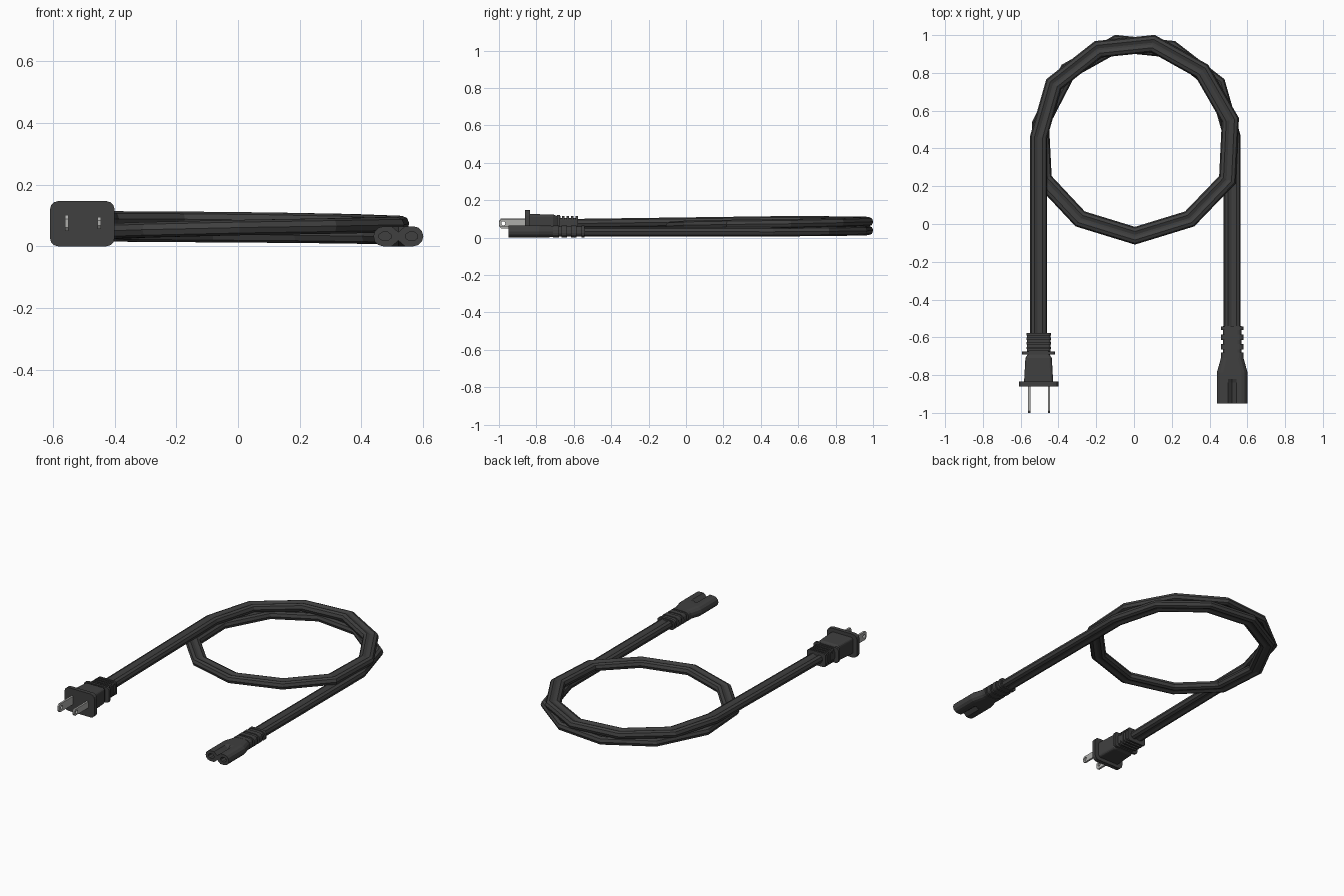
import bpy, bmesh, math
from mathutils import Vector

if "Cube" in bpy.data.objects:
    bpy.data.objects.remove(bpy.data.objects["Cube"])


def material(name, r, g, b):
    m = bpy.data.materials.new(name)
    m.diffuse_color = (r, g, b, 1)
    m.use_nodes = True
    m.node_tree.nodes["Principled BSDF"].inputs["Base Color"].default_value = m.diffuse_color
    return m


BLACK = material("black rubber", 0.05, 0.05, 0.05)
METAL = material("prong metal", 0.42, 0.42, 0.41)


def loft(name, sections, mat):
    """Skin a list of equal-length closed rings and cap both ends."""
    bm = bmesh.new()
    rings = [[bm.verts.new(p) for p in s] for s in sections]
    n = len(rings[0])
    for a, b in zip(rings, rings[1:]):
        for i in range(n):
            j = (i + 1) % n
            bm.faces.new((a[i], a[j], b[j], b[i]))
    bm.faces.new(rings[0])
    bm.faces.new(rings[-1])
    bmesh.ops.recalc_face_normals(bm, faces=bm.faces)
    me = bpy.data.meshes.new(name)
    bm.to_mesh(me)
    bm.free()
    me.materials.append(mat)
    ob = bpy.data.objects.new(name, me)
    bpy.context.collection.objects.link(ob)
    return ob


def rounded(cx, cz, y, hw, hh, r, steps=3):
    """Rounded rectangle in the xz plane at depth y."""
    pts = []
    for k, (sx, sz) in enumerate(((1, 1), (-1, 1), (-1, -1), (1, -1))):
        for i in range(steps + 1):
            a = math.pi / 2 * (k + i / steps)
            pts.append(Vector((cx + sx * (hw - r) + r * math.cos(a), y,
                               cz + sz * (hh - r) + r * math.sin(a))))
    return pts


def block(name, cx, cz, y0, y1, hw, hh, r, mat=BLACK):
    return loft(name, [rounded(cx, cz, y, hw, hh, r) for y in (y0, y1)], mat)


def cut(ob, cutter):
    mod = ob.modifiers.new("cut", 'BOOLEAN')
    mod.operation, mod.object, mod.solver = 'DIFFERENCE', cutter, 'EXACT'
    dg = bpy.context.evaluated_depsgraph_get()
    me = bpy.data.meshes.new_from_object(ob.evaluated_get(dg))
    ob.modifiers.clear()
    ob.data = me
    bpy.data.objects.remove(cutter)


# Cable: twin-lobed section swept with mitred corners along a double loop
half = [(0.0215 + 0.0235 * math.cos(math.radians(a)),
         0.025 * math.sin(math.radians(a))) for a in range(-135, 136, 45)]
profile = half + [(-x, z) for x, z in reversed(half)]
path = [Vector(p) for p in (
    (-0.505, -0.66, 0.074), (-0.505, 0.46, 0.089), (-0.425, 0.74, 0.089),
    (-0.19, 0.925, 0.088), (0.10, 0.955, 0.085), (0.36, 0.81, 0.080),
    (0.51, 0.55, 0.074), (0.495, 0.235, 0.070), (0.295, 0.027, 0.066),
    (0.005, -0.062, 0.061), (-0.285, 0.027, 0.054), (-0.48, 0.235, 0.047),
    (-0.495, 0.53, 0.042), (-0.35, 0.81, 0.040), (-0.09, 0.955, 0.038),
    (0.20, 0.925, 0.036), (0.44, 0.74, 0.033), (0.52, 0.46, 0.031),
    (0.52, -0.66, 0.032))]
rings = []
for i, p in enumerate(path):
    d_in = (p - path[i - 1]) if i else path[1] - p
    d_out = (path[i + 1] - p) if i < len(path) - 1 else d_in
    d_in, d_out = (Vector((d.x, d.y, 0)).normalized() for d in (d_in, d_out))
    t = (d_in + d_out).normalized()
    side = Vector((t.y, -t.x, 0)) / t.dot(d_in)
    rings.append([p + side * x + Vector((0, 0, z)) for x, z in profile])
loft("cable", rings, BLACK)

# Wall plug: face flange, tapered body, collar and ribbed strain relief
PX, PZ = -0.505, 0.0735
block("plug_flange", PX, PZ, -0.86, -0.835, 0.105, 0.0735, 0.028)
loft("plug_body", [rounded(PX, PZ, y, w, h, 0.014) for y, w, h in (
    (-0.836, 0.077, 0.052), (-0.71, 0.070, 0.050), (-0.69, 0.058, 0.042),
    (-0.67, 0.058, 0.042))], BLACK)
block("plug_collar", PX, PZ, -0.69, -0.675, 0.087, 0.048, 0.018)
block("plug_relief", PX, PZ, -0.676, -0.58, 0.062, 0.030, 0.012)
for i in range(4):
    y = -0.656 + i * 0.024
    block(f"plug_relief_rib_{i + 1}", PX, PZ, y - 0.006, y + 0.006, 0.065, 0.043, 0.014)

# Prongs: rounded tips with a drilled hole, one blade wider than the other
for name, x, h in (("wide_prong", -0.555, 0.026), ("narrow_prong", -0.450, 0.020)):
    c = 0.012
    outline = [(-0.85, -h), (-0.99, -h), (-1.0, -h + c), (-1.0, h - c), (-0.99, h), (-0.85, h)]
    prong = loft(name, [[Vector((x + dx, y, 0.0755 + z)) for y, z in outline]
                        for dx in (-0.006, 0.006)], METAL)
    hole = loft("hole_cutter", [[Vector((x + dx, -0.977 + 0.011 * math.cos(a * math.pi / 6),
                                         0.0755 + 0.011 * math.sin(a * math.pi / 6)))
                                 for a in range(12)] for dx in (-0.03, 0.03)], METAL)
    cut(prong, hole)

# Appliance connector: two lobes with a valley that opens toward the front
CX, CZ = 0.52, 0.0325


def lobed(y, hw, hh, waist):
    r = hh
    right = [(hw - r + r * math.cos(math.radians(a)), hh * math.sin(math.radians(a)))
             for a in range(-90, 91, 30)]
    right = [(0.022, -hh)] + right + [(0.022, hh)]
    pts = right + [(0, waist)] + [(-x, z) for x, z in reversed(right)] + [(0, -waist)]
    return [Vector((CX + x, y, CZ + z)) for x, z in pts]


body = loft("connector_body", [lobed(*s) for s in (
    (-0.95, 0.081, 0.0325, 0.014), (-0.84, 0.081, 0.0325, 0.014),
    (-0.82, 0.081, 0.0325, 0.0325), (-0.785, 0.081, 0.0325, 0.0325),
    (-0.70, 0.057, 0.030, 0.030))], BLACK)
for s in (-1, 1):
    socket = loft("socket_cutter", [[Vector((CX + s * 0.043 + 0.021 * math.cos((a + 0.5) * math.pi / 4), y,
                                             CZ + 0.015 * math.sin((a + 0.5) * math.pi / 4)))
                                     for a in range(8)] for y in (-0.97, -0.90)], BLACK)
    cut(body, socket)

# Connector strain relief: narrow core with wider ribs
block("connector_relief", CX, CZ, -0.71, -0.54, 0.049, 0.027, 0.020)
for i, (y0, y1) in enumerate(((-0.71, -0.68), (-0.665, -0.635), (-0.615, -0.585), (-0.56, -0.542))):
    block(f"connector_relief_rib_{i + 1}", CX, CZ, y0, y1, 0.060, 0.031, 0.024)
